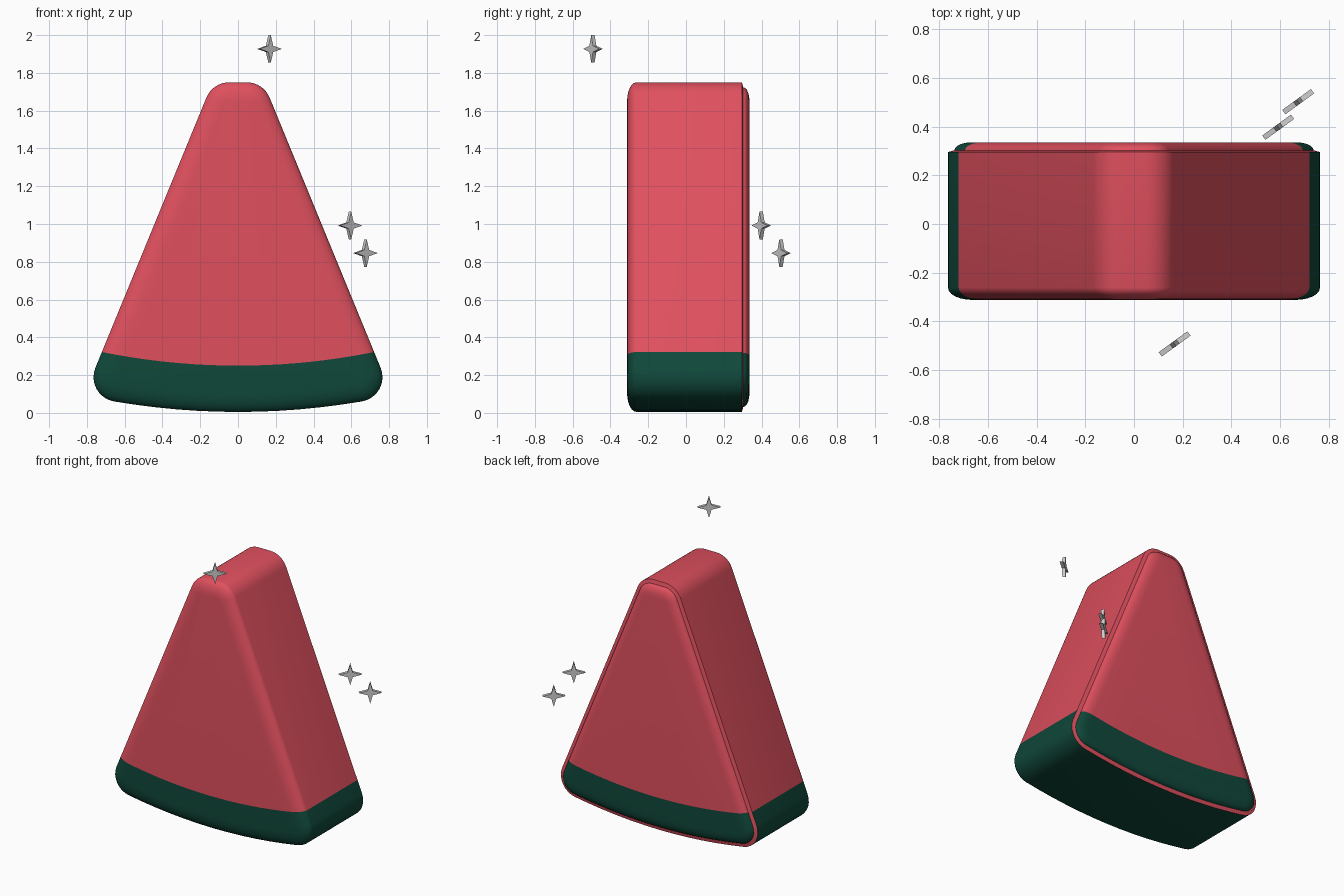
import bpy, bmesh, math
from mathutils import Vector

if "Cube" in bpy.data.objects:
    bpy.data.objects.remove(bpy.data.objects["Cube"])


def material(name, rgb):
    m = bpy.data.materials.new(name)
    m.diffuse_color = (*rgb, 1)
    m.use_nodes = True
    m.node_tree.nodes["Principled BSDF"].inputs["Base Color"].default_value = m.diffuse_color
    return m


RED = material("flesh red", (0.74, 0.08, 0.113))
GREEN = material("rind green", (0.005, 0.065, 0.043))
GREY = material("sparkle grey", (0.62, 0.62, 0.62))


def make_object(name, bm, mats):
    bmesh.ops.recalc_face_normals(bm, faces=bm.faces)
    mesh = bpy.data.meshes.new(name)
    bm.to_mesh(mesh)
    bm.free()
    for m in mats:
        mesh.materials.append(m)
    ob = bpy.data.objects.new(name, mesh)
    bpy.context.collection.objects.link(ob)
    return ob


# Slice outline: rounded corners around fixed centres, grown by radius r
ARC_Z, ARC_R, RIND_R, R = 3.875, 3.87, 3.625, 0.13
SIDE = math.atan(0.413)                      # tilt of the side normal
TOP = Vector((0.047, 1.62))
LOW = Vector((0.635, 0.189))
END = -math.pi / 2 + math.asin(LOW.x / (ARC_R - R))
SEG, BOT = 8, 12


def around(c, r, a0, a1):
    return [c + r * Vector((math.cos(a), math.sin(a)))
            for a in (a0 + (a1 - a0) * i / SEG for i in range(SEG + 1))]


def outline(r):
    """Returns the points and the index of the right and left rind borders."""
    top = around(TOP, r, math.pi / 2, SIDE)
    low = around(LOW, r, SIDE, END)
    p, q = top[-1], low[0]
    lo, hi = 0.0, 1.0
    for _ in range(40):                      # where the side meets the rind arc
        t = (lo + hi) / 2
        if (p.lerp(q, t) - Vector((0, ARC_Z))).length < RIND_R:
            lo = t
        else:
            hi = t
    half = top + [p.lerp(q, lo)] + low
    rad = ARC_R - R + r
    a_end = math.asin(LOW.x / (ARC_R - R))
    bottom = []
    for i in range(1, BOT):
        a = a_end * (1 - 2 * i / BOT)
        bottom.append(Vector((rad * math.sin(a), ARC_Z - rad * math.cos(a))))
    left = [Vector((-v.x, v.y)) for v in reversed(half)]
    pts = half + bottom + left
    return pts, len(top), len(pts) - 1 - len(top)


# Cross-section rings (y, radius): rounded front, stepped and rounded back
rings = []
for i in range(7):
    a = math.pi / 2 * i / 6
    rings.append((-0.262 - 0.05 * math.cos(a), 0.03 + 0.10 * math.sin(a)))
ledge = len(rings)
rings.append((0.296, R))
for i in range(6):
    a = math.pi / 2 * i / 5
    rings.append((0.303 + 0.033 * math.sin(a), 0.03 + 0.074 * math.cos(a)))

bm = bmesh.new()
loops = []
for y, r in rings:
    pts, ir, il = outline(r)
    loops.append([bm.verts.new((p.x, y, p.y)) for p in pts])
n = len(loops[0])
for k in range(len(loops) - 1):
    for j in range(n):
        j2 = (j + 1) % n
        f = bm.faces.new((loops[k][j], loops[k][j2], loops[k + 1][j2], loops[k + 1][j]))
        # rind below the border, with a red seam on the back ledge
        f.material_index = 1 if ir <= j < il and k != ledge else 0

# Front and back faces, split along the rind arc
for loop in (loops[0], loops[-1]):
    y, x0 = loop[0].co.y, loop[ir].co.x
    a0 = math.asin(x0 / RIND_R)
    arc = []
    for i in range(1, 16):
        a = a0 * (1 - 2 * i / 16)
        arc.append(bm.verts.new((RIND_R * math.sin(a), y, ARC_Z - RIND_R * math.cos(a))))
    bm.faces.new(loop[:ir + 1] + arc + loop[il:]).material_index = 0
    bm.faces.new(loop[ir:il + 1] + arc[::-1]).material_index = 1

body = make_object("watermelon_slice", bm, [RED, GREEN])
bpy.context.view_layer.objects.active = body
body.select_set(True)
bpy.ops.object.shade_smooth_by_angle(angle=math.radians(35))
body.select_set(False)


# Four-pointed sparkles: thin flat stars turned about z
def sparkle(name, loc):
    bm = bmesh.new()
    sides = []
    for y in (-0.011, 0.011):
        ring = []
        for i in range(8):
            a, r = i * math.pi / 4, (0.023 if i % 2 else 0.073)
            ring.append(bm.verts.new((r * math.cos(a), y, r * math.sin(a))))
        bm.faces.new(ring)
        sides.append(ring)
    for i in range(8):
        j = (i + 1) % 8
        bm.faces.new((sides[0][i], sides[0][j], sides[1][j], sides[1][i]))
    ob = make_object(name, bm, [GREY])
    ob.location = loc
    ob.rotation_euler.z = math.radians(36)


sparkle("sparkle_top", (0.167, -0.493, 1.927))
sparkle("sparkle_side_upper", (0.593, 0.398, 0.992))
sparkle("sparkle_side_lower", (0.675, 0.503, 0.846))
